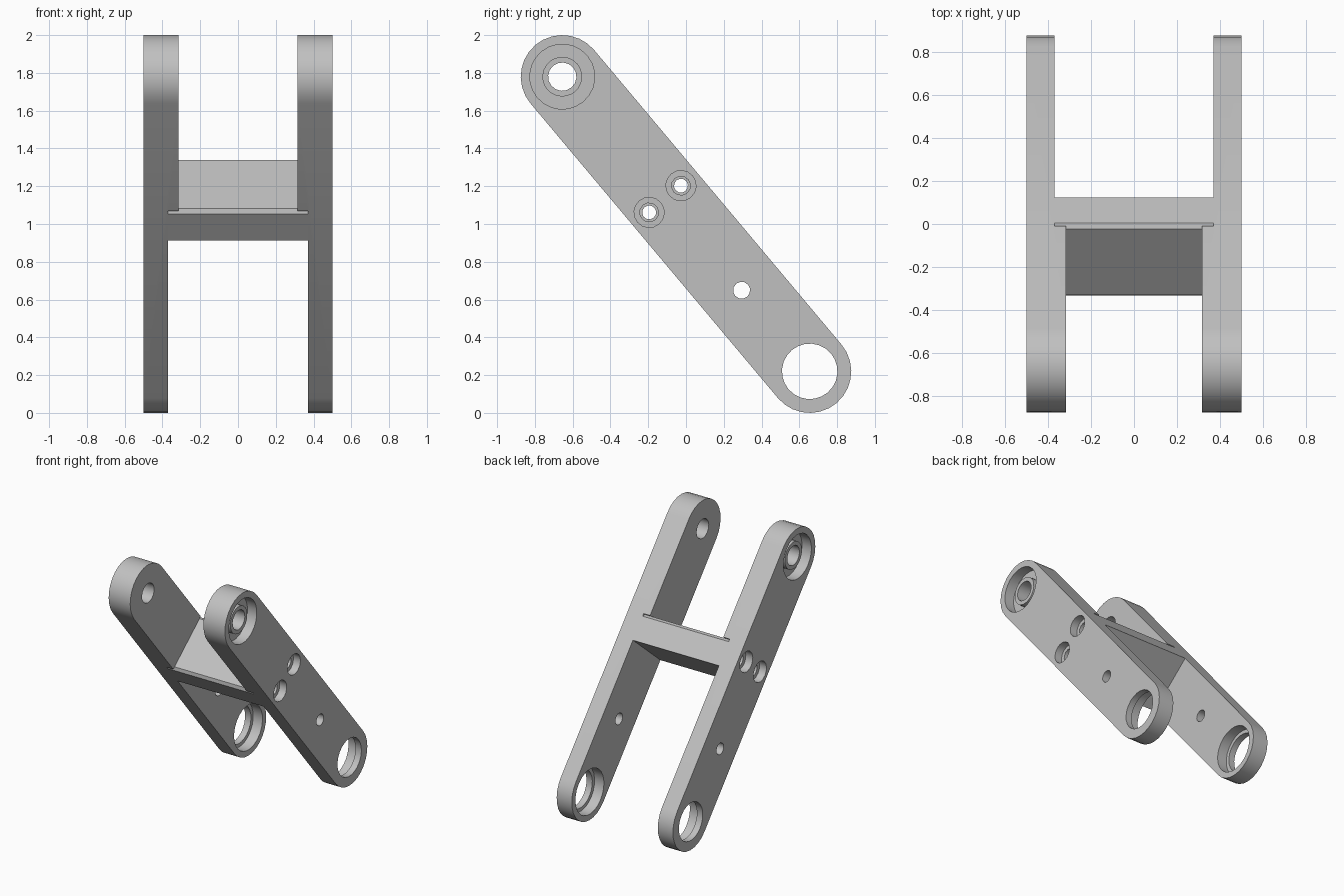
import bpy, bmesh, math
from mathutils import Vector

if "Cube" in bpy.data.objects:
    bpy.data.objects.remove(bpy.data.objects["Cube"])

# One painted-metal colour
grey = bpy.data.materials.new("plain grey")
grey.use_nodes = True
colour = (0.53, 0.53, 0.53, 1)
grey.diffuse_color = colour
grey.node_tree.nodes["Principled BSDF"].inputs["Base Color"].default_value = colour

# The link slopes in the y-z plane: s runs down its length, t across its width
CENTRE = Vector((0, 0, 1))
HALF = Vector((0, 0.655, -0.78))
LEN = HALF.length
S = HALF.normalized()
T = Vector((0, -S.z, S.y))
R = 0.22
OUTER, INNER, PAD = 0.5, 0.37, 0.315
WEB_FRONT, WEB_BACK = -0.275, -0.07
WEB_MID = (WEB_FRONT + WEB_BACK) / 2
BOLT_T = 0.11


def prism(name, profile, x0, x1):
    """Extrude an (s, t) profile from x0 to x1."""
    bm = bmesh.new()
    verts = [bm.verts.new(CENTRE + S * s + T * t + Vector((x0, 0, 0))) for s, t in profile]
    face = bm.faces.new(verts)
    ext = bmesh.ops.extrude_face_region(bm, geom=[face])
    moved = [v for v in ext["geom"] if isinstance(v, bmesh.types.BMVert)]
    bmesh.ops.translate(bm, verts=moved, vec=(x1 - x0, 0, 0))
    bmesh.ops.recalc_face_normals(bm, faces=bm.faces[:])
    mesh = bpy.data.meshes.new(name)
    bm.to_mesh(mesh)
    bm.free()
    mesh.materials.append(grey)
    obj = bpy.data.objects.new(name, mesh)
    bpy.context.collection.objects.link(obj)
    return obj


def arc(s, t, r, start, sweep, n):
    return [(s + r * math.cos(start + sweep * i / n), t + r * math.sin(start + sweep * i / n))
            for i in range(n + 1)]


def circle(s, t, r, n=24):
    return arc(s, t, r, 0, math.tau, n)[:-1]


def box(s0, s1, t):
    return [(s0, -t), (s1, -t), (s1, t), (s0, t)]


def cut(obj, profile, x0, x1):
    """Subtract a prism from obj."""
    cutter = prism("cutter", profile, x0, x1)
    cutter.hide_render = True
    mod = obj.modifiers.new("cut", "BOOLEAN")
    mod.operation = "DIFFERENCE"
    mod.solver = "EXACT"
    mod.object = cutter
    bpy.context.view_layer.objects.active = obj
    bpy.ops.object.modifier_apply(modifier=mod.name)
    bpy.data.objects.remove(cutter)


parts = []
capsule = (arc(LEN, 0, R, -math.pi / 2, math.pi, 14)
           + arc(-LEN, 0, R, math.pi / 2, math.pi, 14))

for side, label in ((1, "left"), (-1, "right")):
    # Side arm, thicker on its upper half
    arm = prism(label + "_arm", capsule, side * PAD, side * OUTER)
    cut(arm, box(WEB_FRONT, 2, 1), side * 0.2, side * INNER)

    # Upper pivot: outer recess and bore
    cut(arm, circle(-LEN, 0, 0.172), side * 0.42, side * 0.6)
    cut(arm, circle(-LEN, 0, 0.075, 16), side * 0.2, side * 0.6)

    # Lower pivot: bore with a wider seat on the inside
    cut(arm, circle(LEN, 0, 0.147), side * 0.2, side * 0.6)
    cut(arm, circle(LEN, 0, 0.175), side * 0.2, side * 0.45)

    # Small cross hole and the two recessed bolt holes
    cut(arm, circle(0.458, 0, 0.045, 12), side * 0.2, side * 0.6)
    for t in (-BOLT_T, BOLT_T):
        cut(arm, circle(WEB_MID, t, 0.08, 16), side * 0.44, side * 0.6)
        cut(arm, circle(WEB_MID, t, 0.05, 12), side * 0.2, side * 0.6)
    parts.append(arm)

    # Raised hub inside the upper recess
    hub = prism(label + "_pivot_hub", circle(-LEN, 0, 0.105), side * 0.41, side * 0.465)
    cut(hub, circle(-LEN, 0, 0.075, 16), side * 0.2, side * 0.6)
    parts.append(hub)

# Cross web with chamfered front edges, bolted between the arms
c = 0.02
web = prism("cross_web", [(WEB_BACK, -R), (WEB_BACK, R), (WEB_FRONT + c, R), (WEB_FRONT, R - c),
                          (WEB_FRONT, c - R), (WEB_FRONT + c, -R)], -INNER, INNER)
for t in (-BOLT_T, BOLT_T):
    cut(web, circle(WEB_MID, t, 0.037, 12), -0.6, 0.6)
parts.append(web)

# Smooth the rounds, keep the edges sharp
bpy.ops.object.select_all(action="DESELECT")
for p in parts:
    p.select_set(True)
bpy.context.view_layer.objects.active = web
bpy.ops.object.shade_smooth_by_angle(angle=math.radians(32))
